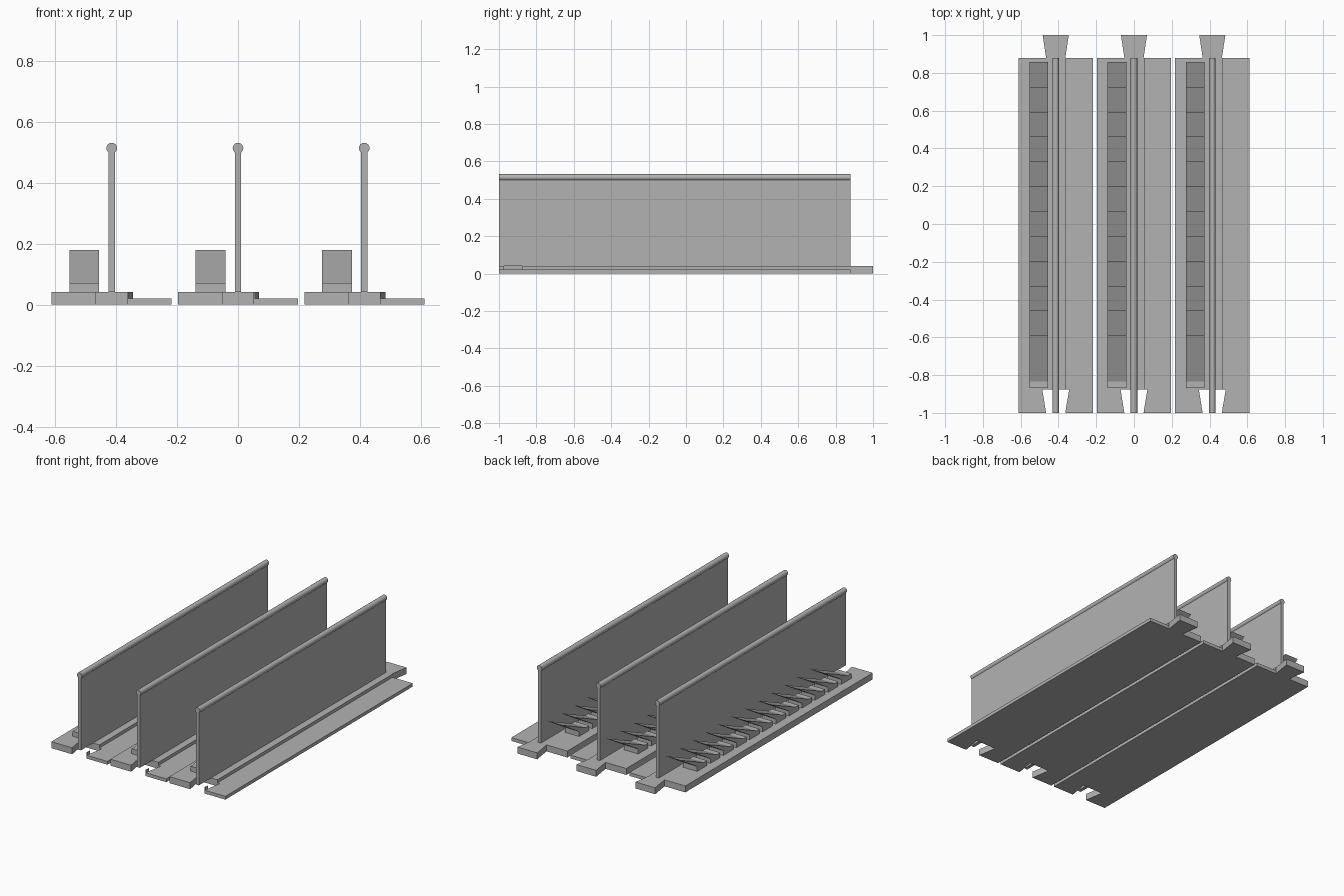
import bpy, bmesh, math
from mathutils import Vector

if "Cube" in bpy.data.objects:
    bpy.data.objects.remove(bpy.data.objects["Cube"])

gray = bpy.data.materials.new("plain gray")
gray.diffuse_color = (0.45, 0.45, 0.45, 1)
gray.use_nodes = True
gray.node_tree.nodes["Principled BSDF"].inputs["Base Color"].default_value = gray.diffuse_color

PITCH = 0.4145          # spacing between the three strips
FRONT, BACK = -1.0, 0.88
PLATE, SKIRT = 0.041, 0.021


def finish(bm, name):
    bmesh.ops.recalc_face_normals(bm, faces=bm.faces)
    me = bpy.data.meshes.new(name)
    bm.to_mesh(me)
    bm.free()
    me.materials.append(gray)
    ob = bpy.data.objects.new(name, me)
    bpy.context.collection.objects.link(ob)
    return ob


def prism(bm, points, offset):
    """Extrude a closed outline along an offset vector."""
    face = bm.faces.new([bm.verts.new(p) for p in points])
    moved = bmesh.ops.extrude_face_region(bm, geom=[face], use_keep_orig=True)
    verts = [v for v in moved["geom"] if isinstance(v, bmesh.types.BMVert)]
    bmesh.ops.translate(bm, verts=verts, vec=Vector(offset))


def plate(name, x0, outlines, height):
    bm = bmesh.new()
    for outline in outlines:
        prism(bm, [(x0 + x, y, 0) for x, y in outline], (0, 0, height))
    return finish(bm, name)


# Thick plate: dovetail tab at the back, matching notch at the front
THICK = [(-.197, FRONT), (-.051, FRONT), (-.071, -.877), (.055, -.877),
         (.055, BACK), (.051, BACK), (.069, 1), (-.069, 1),
         (-.051, BACK), (-.197, BACK)]
SLIVER = [(.051, FRONT), (.055, FRONT), (.055, -.972)]
# Thin plate: follows the notch corner
THIN = [(.055, FRONT), (.197, FRONT), (.197, BACK), (.055, BACK),
        (.055, -.877), (.071, -.877), (.055, -.972)]
# Side profile of one finger (y, z): low foot and a rising pointed blade
FINGER = [(0, PLATE), (0, .072), (.033, .072), (.278, .18),
          (.1, .072), (.1, PLATE)]

for i in (-1, 0, 1):
    x0 = i * PITCH
    tag = ("left", "middle", "right")[i + 1]
    plate(tag + "_thick_plate", x0, [THICK, SLIVER], PLATE)
    plate(tag + "_thin_plate", x0, [THIN], SKIRT)

    # Upright wall
    bm = bmesh.new()
    prism(bm, [(x0 - .0105, FRONT, PLATE), (x0 + .0105, FRONT, PLATE),
               (x0 + .0105, FRONT, .51), (x0 - .0105, FRONT, .51)],
          (0, BACK - FRONT, 0))
    finish(bm, tag + "_wall")

    # Round bead along the top of the wall
    bm = bmesh.new()
    ring = [(x0 + .0175 * math.cos(a), FRONT, .514 + .0175 * math.sin(a))
            for a in (math.tau * k / 16 for k in range(16))]
    prism(bm, ring, (0, BACK - FRONT, 0))
    bead = finish(bm, tag + "_top_bead")
    bpy.context.view_layer.objects.active = bead
    bead.select_set(True)
    bpy.ops.object.shade_smooth_by_angle(angle=math.radians(35))
    bead.select_set(False)

    # Row of overlapping slanted fingers
    bm = bmesh.new()
    for k in range(12):
        y0 = -.868 + k * .1315
        prism(bm, [(x0 - .139, y0 + y, z) for y, z in FINGER], (.098, 0, 0))
    finish(bm, tag + "_fingers")
